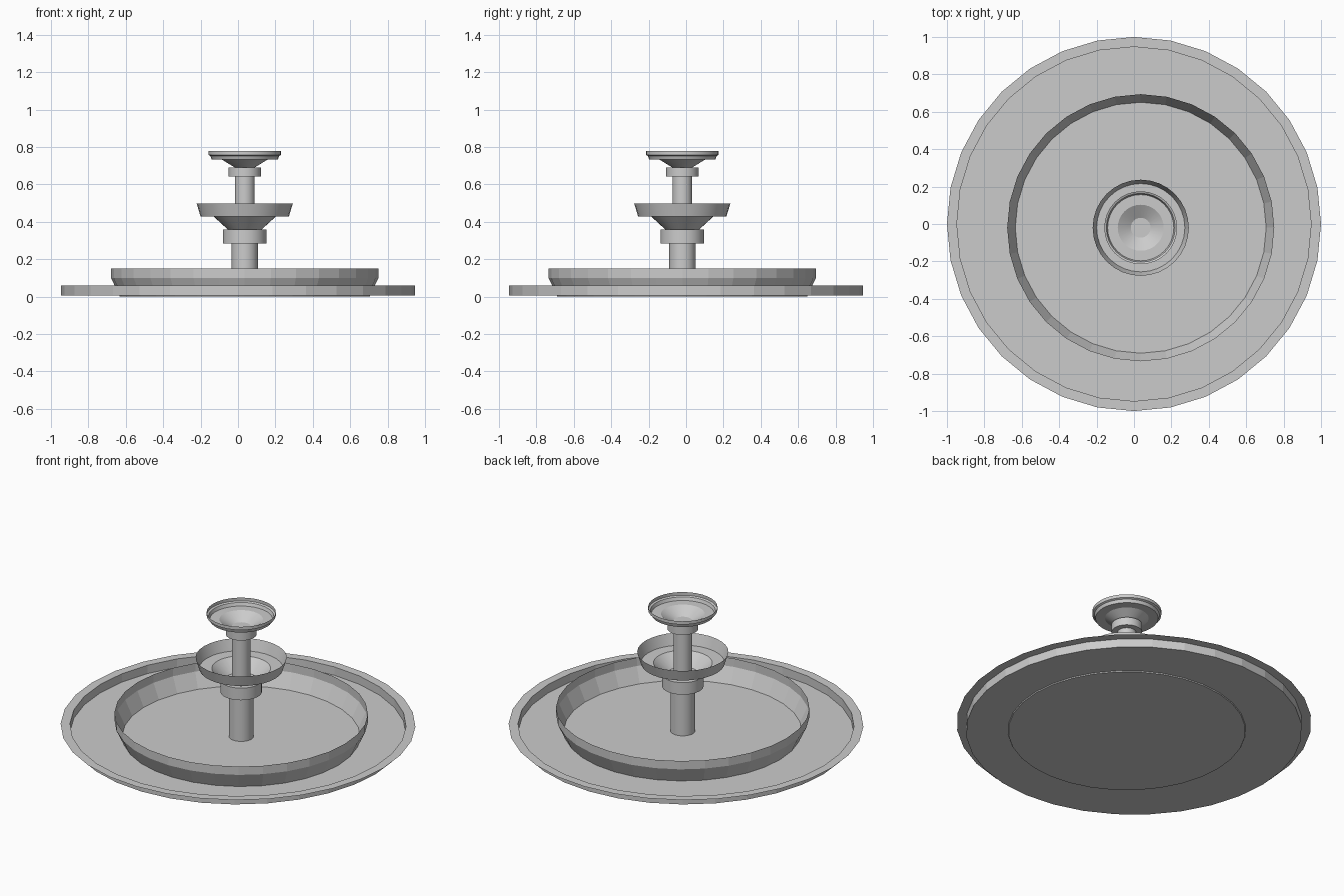
import bpy, bmesh, math

if "Cube" in bpy.data.objects:
    bpy.data.objects.remove(bpy.data.objects["Cube"])

SIDES = 32


def lathe(name, profile, cx=0.0, cy=0.0, smooth=False):
    """Revolve (radius, z) points around z; a radius of 0 closes to a centre point."""
    bm = bmesh.new()
    rings = []
    for r, z in profile:
        if r == 0:
            rings.append([bm.verts.new((0, 0, z))] * SIDES)
        else:
            rings.append([bm.verts.new((r * math.cos(2 * math.pi * i / SIDES),
                                        r * math.sin(2 * math.pi * i / SIDES), z))
                          for i in range(SIDES)])
    for a, b in zip(rings, rings[1:]):
        for i in range(SIDES):
            j = (i + 1) % SIDES
            bm.faces.new(list(dict.fromkeys((a[i], a[j], b[j], b[i]))))
    # merge the centre fans into flat discs
    bmesh.ops.dissolve_verts(bm, verts=[v for v in bm.verts if v.co.xy.length < 1e-6])
    mesh = bpy.data.meshes.new(name)
    bm.to_mesh(mesh)
    bm.free()
    ob = bpy.data.objects.new(name, mesh)
    ob.location = (cx, cy, 0)
    bpy.context.collection.objects.link(ob)
    if smooth:
        bpy.ops.object.select_all(action='DESELECT')
        ob.select_set(True)
        bpy.context.view_layer.objects.active = ob
        bpy.ops.object.shade_smooth_by_angle(angle=math.radians(20))
    return ob


# the bowl and stem stand slightly off the middle of the tray
CX, CY = 0.036, -0.02

# shallow tray with a thin flat rim
lathe("base_tray", [(0, 0.006), (0.947, 0.006), (0.947, 0.058), (1.0, 0.058)])

# wide open basin
lathe("basin", [(0, 0.0), (0.668, 0.0), (0.714, 0.098), (0.714, 0.15)], CX, CY)

# lower stem, collar and funnel-shaped cup
lathe("lower_stem", [(0, 0.0), (0.07, 0.0), (0.07, 0.284)], CX, CY, True)
lathe("middle_cup", [(0.07, 0.284), (0.117, 0.284), (0.117, 0.359), (0.091, 0.359),
                     (0.166, 0.428), (0.236, 0.428), (0.257, 0.497)], CX, CY, True)
lathe("middle_cup_floor", [(0, 0.359), (0.091, 0.359)], CX, CY)

# upper stem, collar and small top cup
lathe("upper_stem", [(0.053, 0.359), (0.053, 0.69), (0, 0.69)], CX, CY, True)
lathe("top_cup", [(0.053, 0.641), (0.087, 0.641), (0.087, 0.69), (0.053, 0.69),
                  (0.123, 0.733), (0.177, 0.733), (0.184, 0.752),
                  (0.195, 0.757), (0.195, 0.777)], CX, CY, True)
